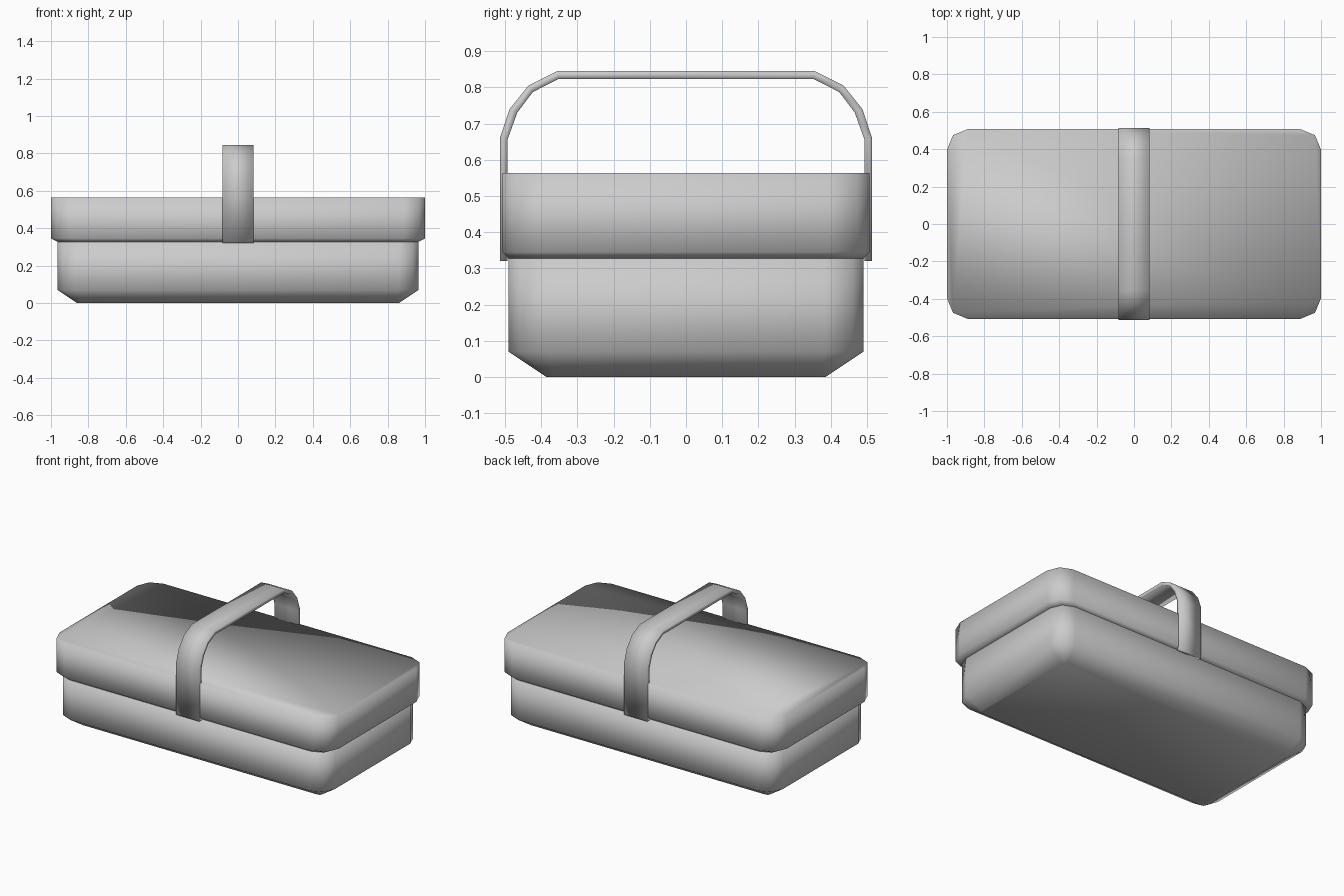
import bpy
import bmesh
from math import cos, sin, pi

if "Cube" in bpy.data.objects:
    bpy.data.objects.remove(bpy.data.objects["Cube"])

GREY = (0.6, 0.6, 0.6, 1)
grey = bpy.data.materials.new("plain grey")
grey.use_nodes = True
grey.diffuse_color = GREY
grey.node_tree.nodes["Principled BSDF"].inputs["Base Color"].default_value = GREY


def rounded_rectangle(half_x, half_y, radius, z, steps=2):
    """Outline with rounded corners, counter-clockwise."""
    ring = []
    for corner, (sx, sy) in enumerate([(1, 1), (-1, 1), (-1, -1), (1, -1)]):
        for i in range(steps + 1):
            a = pi / 2 * (corner + i / steps)
            ring.append((sx * (half_x - radius) + radius * cos(a),
                         sy * (half_y - radius) + radius * sin(a), z))
    return ring


def loft(name, rings):
    """Smooth closed skin through rings of equal length."""
    bm = bmesh.new()
    loops = [[bm.verts.new(p) for p in ring] for ring in rings]
    count = len(loops[0])
    for low, high in zip(loops, loops[1:]):
        for i in range(count):
            j = (i + 1) % count
            bm.faces.new((low[i], low[j], high[j], high[i]))
    bm.faces.new(loops[0][::-1])
    bm.faces.new(loops[-1])
    bmesh.ops.recalc_face_normals(bm, faces=bm.faces)
    for face in bm.faces:
        face.smooth = True
    mesh = bpy.data.meshes.new(name)
    bm.to_mesh(mesh)
    bm.free()
    mesh.materials.append(grey)
    obj = bpy.data.objects.new(name, mesh)
    bpy.context.collection.objects.link(obj)
    return obj


# Lower tub with a chamfered base
loft("basket_body", [
    rounded_rectangle(0.86, 0.385, 0.02, 0),
    rounded_rectangle(0.965, 0.49, 0.105, 0.07),
    rounded_rectangle(0.965, 0.49, 0.105, 0.335),
])

# Overhanging lid
loft("basket_lid", [
    rounded_rectangle(0.965, 0.49, 0.105, 0.327),
    rounded_rectangle(1.0, 0.507, 0.11, 0.345),
    rounded_rectangle(1.0, 0.507, 0.11, 0.563),
])

# Flat strap handle arching from front to back: (outer y, z, inner y, z)
half_arch = [
    (0.514, 0.32, 0.493, 0.32),
    (0.514, 0.66, 0.493, 0.655),
    (0.487, 0.74, 0.466, 0.73),
    (0.435, 0.805, 0.423, 0.787),
    (0.355, 0.845, 0.352, 0.823),
]
arch = half_arch + [(-oy, oz, -iy, iz) for oy, oz, iy, iz in reversed(half_arch)]
W = 0.083
loft("handle", [[(-W, oy, oz), (W, oy, oz), (W, iy, iz), (-W, iy, iz)]
                for oy, oz, iy, iz in arch])
